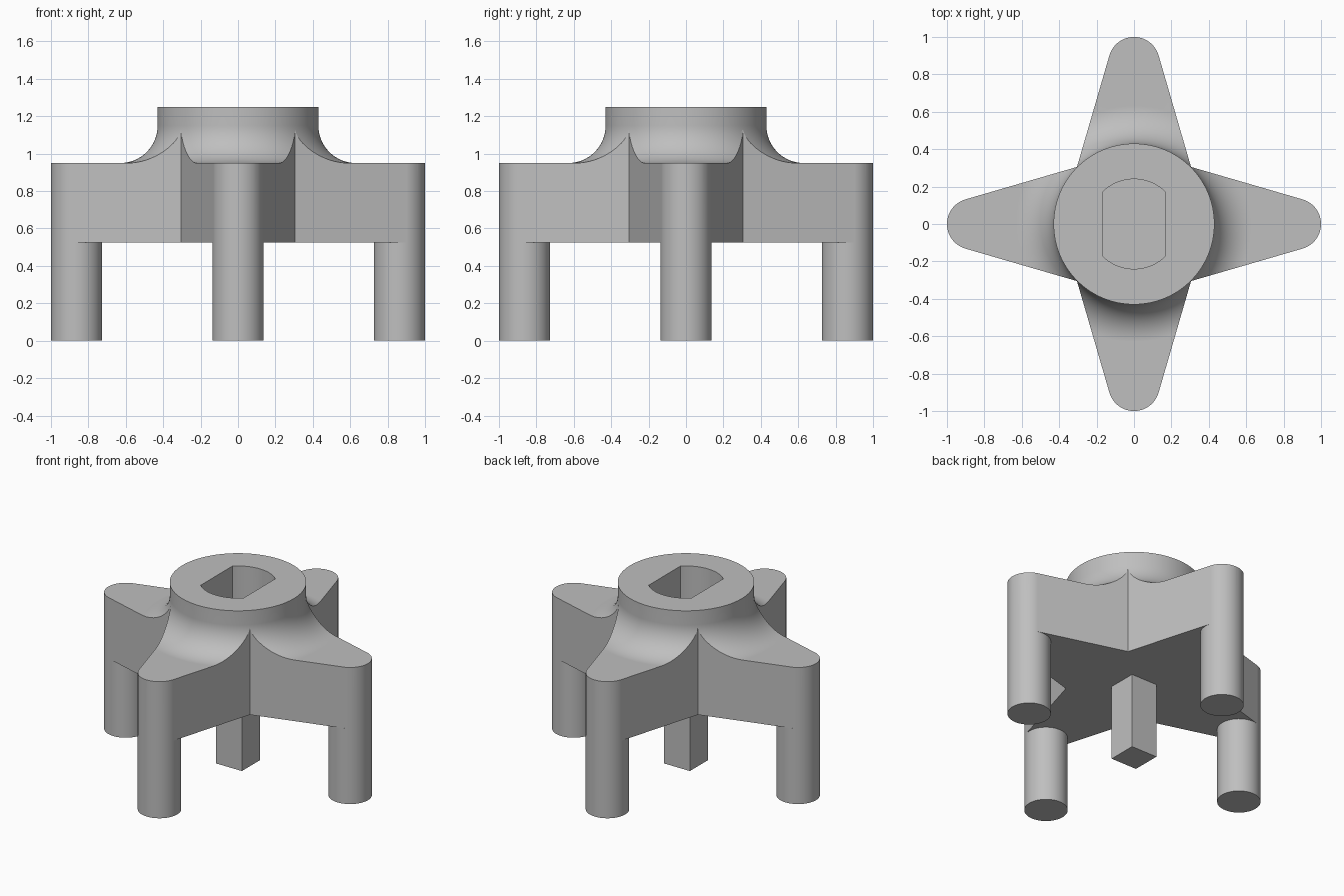
import bpy
import bmesh
from math import sin, cos, pi, atan2, acos, hypot, sqrt
from mathutils import Matrix, Vector

if "Cube" in bpy.data.objects:
    bpy.data.objects.remove(bpy.data.objects["Cube"], do_unlink=True)

ARM_X, TIP_R = 0.863, 0.137      # leg axis distance and radius
NOTCH = 0.305                    # inner corner between arms
ARM_Z, DECK_Z, TOP_Z = 0.525, 0.95, 1.25
COLLAR_R, FILLET = 0.43, 0.2

grey = bpy.data.materials.new("plain grey")
grey.use_nodes = True
colour = (0.52, 0.52, 0.52, 1)
grey.diffuse_color = colour
grey.node_tree.nodes["Principled BSDF"].inputs["Base Color"].default_value = colour


def finish(name, bm):
    bmesh.ops.recalc_face_normals(bm, faces=bm.faces)
    mesh = bpy.data.meshes.new(name)
    bm.to_mesh(mesh)
    bm.free()
    mesh.materials.append(grey)
    obj = bpy.data.objects.new(name, mesh)
    bpy.context.collection.objects.link(obj)
    return obj


def select(obj):
    bpy.ops.object.select_all(action='DESELECT')
    obj.select_set(True)
    bpy.context.view_layer.objects.active = obj


def smooth(obj):
    select(obj)
    bpy.ops.object.shade_smooth_by_angle(angle=pi / 6)
    mod = obj.modifiers.new("flat caps", 'WEIGHTED_NORMAL')
    mod.keep_sharp = True


def arc(cx, cy, r, a0, a1, steps):
    angles = [a0 + (a1 - a0) * i / steps for i in range(steps + 1)]
    return [(cx + r * cos(a), cy + r * sin(a)) for a in angles]


def prism(name, outline, z0, z1):
    bm = bmesh.new()
    face = bm.faces.new([bm.verts.new((x, y, z0)) for x, y in outline])
    out = bmesh.ops.extrude_face_region(bm, geom=[face])["geom"]
    verts = [v for v in out if isinstance(v, bmesh.types.BMVert)]
    bmesh.ops.translate(bm, verts=verts, vec=(0, 0, z1 - z0))
    return finish(name, bm)


def lathe(name, profile, steps):
    bm = bmesh.new()
    verts = [bm.verts.new((r, 0, z)) for r, z in profile]
    edges = [bm.edges.new(pair) for pair in zip(verts, verts[1:])]
    bmesh.ops.spin(bm, geom=verts + edges, cent=(0, 0, 0), axis=(0, 0, 1),
                   angle=2 * pi, steps=steps, use_duplicate=False)
    bmesh.ops.remove_doubles(bm, verts=bm.verts, dist=1e-5)
    return finish(name, bm)


def boolean(obj, cutter, operation):
    cutter.hide_render = True
    select(obj)
    mod = obj.modifiers.new(operation, 'BOOLEAN')
    mod.operation, mod.solver, mod.object = operation, 'EXACT', cutter
    bpy.ops.object.modifier_apply(modifier=mod.name)
    bpy.data.objects.remove(cutter, do_unlink=True)


# Four-armed star outline: rounded tips tangent to the straight arm sides
dx, dy = NOTCH - ARM_X, NOTCH
half = atan2(dy, dx) - acos(TIP_R / hypot(dx, dy))
arm = [(NOTCH, -NOTCH)] + arc(ARM_X, 0, TIP_R, -half, half, 24)
star = []
for k in range(4):
    turn = Matrix.Rotation(k * pi / 2, 2)
    star += [tuple(turn @ Vector(p)) for p in arm]
body = prism("star_body", star, ARM_Z, TOP_Z + 0.2)

# Deck and filleted collar, turned and clipped by the star
fillet = arc(COLLAR_R + FILLET, DECK_Z + FILLET, FILLET, 1.5 * pi, pi, 16)
profile = [(0, 0.3), (1.2, 0.3), (1.2, DECK_Z)] + fillet
profile += [(COLLAR_R, TOP_Z), (0, TOP_Z)]
boolean(body, lathe("collar_shape", profile, 128), 'INTERSECT')

# Blind socket with two flat sides
flat, socket_r = 0.165, 0.24
a = acos(flat / socket_r)
slot = arc(0, 0, socket_r, a, pi - a, 20) + arc(0, 0, socket_r, pi + a, 2 * pi - a, 20)
boolean(body, prism("socket_cutter", slot, 0.75, TOP_Z + 0.2), 'DIFFERENCE')
smooth(body)

# Round legs under the arm tips
for k, side in enumerate(("left", "back", "right", "front")):
    angle = k * pi / 2
    circle = arc(ARM_X * cos(angle), ARM_X * sin(angle), TIP_R, 0, 2 * pi, 60)[:-1]
    smooth(prism(side + "_leg", circle, 0, ARM_Z))

# Square post in the middle
s = 0.1
prism("centre_post", [(-s, -s), (s, -s), (s, s), (-s, s)], 0, ARM_Z)
